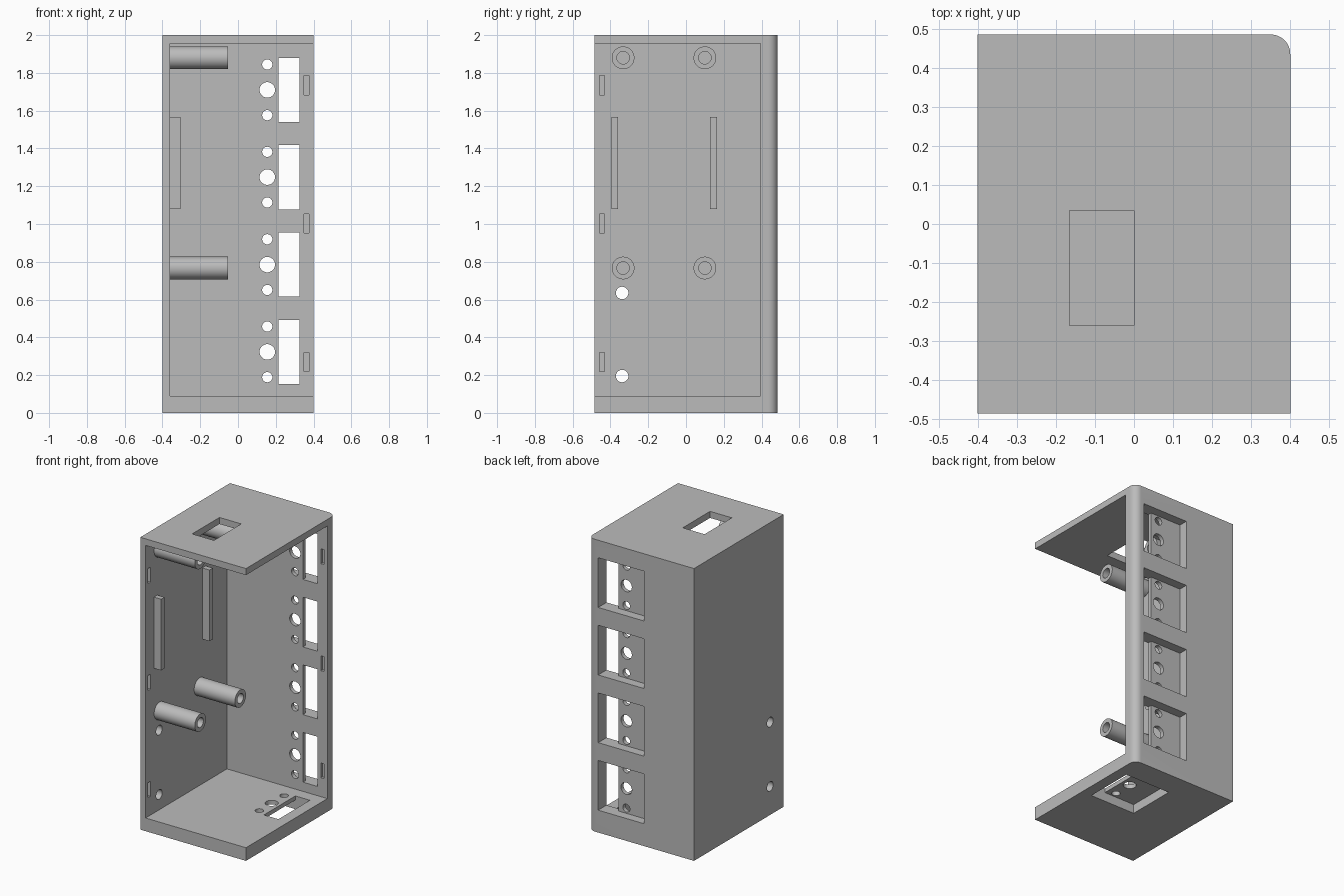
import bpy, bmesh
from math import cos, sin, pi
from mathutils import Matrix, Vector

cube = bpy.data.objects.get("Cube")
if cube:
    bpy.data.objects.remove(cube, do_unlink=True)

grey = bpy.data.materials.new("plain_grey")
grey.use_nodes = True
color = (0.5, 0.5, 0.5, 1)
grey.diffuse_color = color
grey.node_tree.nodes["Principled BSDF"].inputs["Base Color"].default_value = color


def make(name, bm):
    bmesh.ops.recalc_face_normals(bm, faces=bm.faces)
    mesh = bpy.data.meshes.new(name)
    bm.to_mesh(mesh)
    bm.free()
    mesh.materials.append(grey)
    obj = bpy.data.objects.new(name, mesh)
    bpy.context.collection.objects.link(obj)
    return obj


def prism(name, points, low, high, place):
    """Extrude a 2D outline; place(u, v, w) turns it into x, y, z."""
    bm = bmesh.new()
    ends = [[bm.verts.new(place(u, v, w)) for u, v in points] for w in (low, high)]
    bm.faces.new(ends[0])
    bm.faces.new(ends[1])
    n = len(points)
    for i in range(n):
        j = (i + 1) % n
        bm.faces.new((ends[0][i], ends[0][j], ends[1][j], ends[1][i]))
    return make(name, bm)


def box(name, low, high):
    low, high = Vector(low), Vector(high)
    bm = bmesh.new()
    bmesh.ops.create_cube(bm, size=1, matrix=Matrix.Translation((low + high) / 2)
                          @ Matrix.Diagonal((*(high - low), 1)))
    return make(name, bm)


def rod(name, center, radius, length, axis, sides=40):
    turn = {"X": Matrix.Rotation(pi / 2, 4, "Y"),
            "Y": Matrix.Rotation(pi / 2, 4, "X"), "Z": Matrix()}[axis]
    bm = bmesh.new()
    bmesh.ops.create_cone(bm, cap_ends=True, segments=sides, radius1=radius,
                          radius2=radius, depth=length,
                          matrix=Matrix.Translation(center) @ turn)
    return make(name, bm)


def cut(target, cutter):
    cutter.hide_render = True
    mod = target.modifiers.new("cut", "BOOLEAN")
    mod.operation = "DIFFERENCE"
    mod.solver = "EXACT"
    mod.object = cutter
    bpy.context.view_layer.objects.active = target
    bpy.ops.object.modifier_apply(modifier=mod.name)
    bpy.data.objects.remove(cutter, do_unlink=True)


def smooth(obj):
    bpy.ops.object.select_all(action="DESELECT")
    obj.select_set(True)
    bpy.context.view_layer.objects.active = obj
    bpy.ops.object.shade_smooth_by_angle(angle=pi / 6)


W, D, H = 0.4, 0.485, 2.0
WALL, BACK, FLOOR, CEILING = -0.36, 0.395, 0.09, 1.955

# Housing: outline with one rounded corner, hollow and open at front and +x
R = 0.05
outline = [(-W, -D), (W, -D)]
outline += [(W - R + R * cos(a), D - R + R * sin(a))
            for a in (i * pi / 24 for i in range(13))]
outline.append((-W, D))
housing = prism("housing", outline, 0, H, lambda u, v, w: (u, v, w))
cut(housing, box("hollow", (WALL, -1, FLOOR), (1, BACK, CEILING)))

# Stepped socket recesses: shallow pocket plus a through window
step = [(-0.02, -0.05), (0.325, -0.05), (0.325, 0.15),
        (0.215, 0.15), (0.215, 0.062), (-0.02, 0.062)]


def on_back(u, depth, along):
    return (u, D - depth, along)


def on_floor(u, depth, along):
    return (u, along, depth)


sockets = [(on_back, z, "Y") for z in (0.323, 0.785, 1.248, 1.71)]
sockets.append((on_floor, 0.143, "Z"))
for place, mid, axis in sockets:
    cut(housing, prism("socket", step, mid - 0.17, mid + 0.17, place))
    for offset, radius in ((-0.134, 0.027), (0, 0.041), (0.134, 0.027)):
        cut(housing, rod("socket_hole", place(0.155, 0.076, mid + offset),
                         radius, 0.08, axis))

# Top opening
cut(housing, box("top_opening", (-0.165, -0.26, 1.9), (0, 0.035, 2.1)))

# Screw holes in the side wall
for z in (0.195, 0.635):
    cut(housing, rod("screw_hole", (-0.38, -0.338, z), 0.033, 0.2, "X"))

# Blind latch slots along the open edges
for z in (0.27, 1.003, 1.735):
    cut(housing, box("wall_slot", (-0.38, -0.458, z - 0.051), (-0.3, -0.432, z + 0.051)))
    cut(housing, box("back_slot", (0.35, 0.3, z - 0.051), (0.376, 0.415, z + 0.051)))
smooth(housing)

# Hollow mounting posts on the side wall
for y in (-0.333, 0.1):
    for z in (0.767, 1.88):
        post = rod("mounting_post", (-0.207, y, z), 0.06, 0.31, "X")
        cut(post, rod("post_bore", (-0.2, y, z), 0.033, 0.316, "X"))
        smooth(post)

# Guide ribs on the side wall
for y in (-0.377, 0.146):
    box("guide_rib", (WALL - 0.002, y - 0.018, 1.08), (-0.305, y + 0.018, 1.567))
